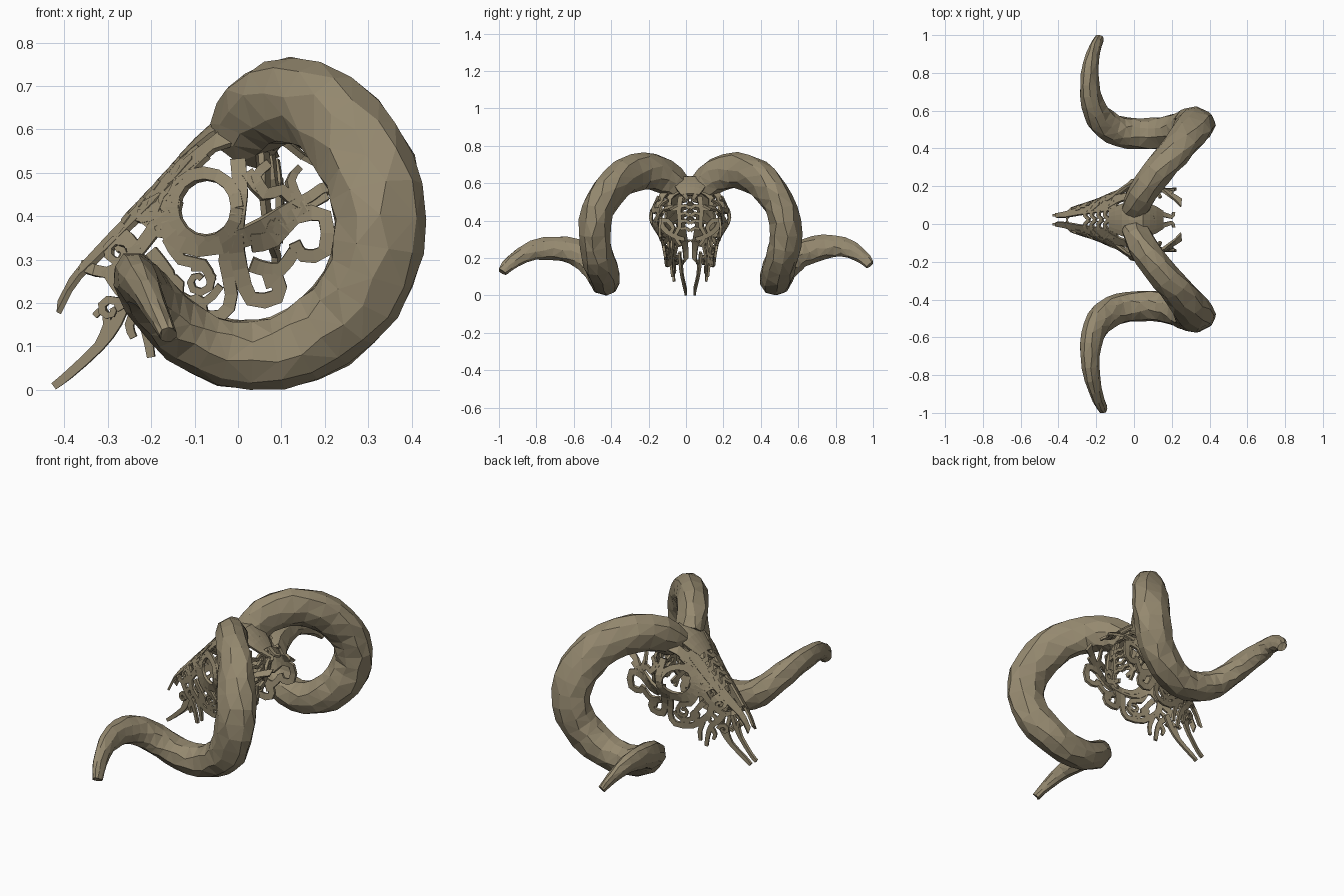
import bpy, bmesh, math, random
from mathutils import Vector

if "Cube" in bpy.data.objects:
    bpy.data.objects.remove(bpy.data.objects["Cube"])

random.seed(4)
MID = .022  # the skull's mirror plane sits slightly off y = 0
bone = bpy.data.materials.new("bone")
bone.diffuse_color = (0.30, 0.25, 0.16, 1)
bone.use_nodes = True
bone.node_tree.nodes["Principled BSDF"].inputs["Base Color"].default_value = bone.diffuse_color


def finish(bm, name, thick=0, mirror=False):
    bmesh.ops.recalc_face_normals(bm, faces=bm.faces[:])
    me = bpy.data.meshes.new(name)
    bm.to_mesh(me)
    bm.free()
    me.materials.append(bone)
    ob = bpy.data.objects.new(name, me)
    ob.location.y = MID
    bpy.context.collection.objects.link(ob)
    if thick:
        m = ob.modifiers.new("thickness", 'SOLIDIFY')
        m.thickness, m.offset = thick, 0
    if mirror:
        m = ob.modifiers.new("mirror", 'MIRROR')
        m.use_axis = (False, True, False)


def smooth(pts, steps=3):
    p = [Vector(q) for q in pts]
    p = [2 * p[0] - p[1]] + p + [2 * p[-1] - p[-2]]
    out = []
    for a, b, c, d in zip(p, p[1:], p[2:], p[3:]):
        for k in range(steps):
            t = k / steps
            out.append(.5 * (2 * b + (c - a) * t + (2 * a - 5 * b + 4 * c - d) * t * t
                             + (3 * b - a - 3 * c + d) * t ** 3))
    return out + [p[-2]]


# Curled horns: centre line x, y, z and radius in the curl plane, nine-sided section
HORN = [(.01, .06, .575, .085), (.045, .14, .64, .097), (.12, .25, .667, .1),
        (.21, .355, .632, .104), (.28, .44, .55, .106), (.318, .495, .45, .107),
        (.321, .513, .33, .106), (.28, .495, .22, .1), (.2, .47, .135, .094),
        (.09, .455, .085, .083), (-.03, .462, .088, .078), (-.12, .485, .13, .072),
        (-.185, .54, .19, .066), (-.22, .62, .235, .058), (-.237, .72, .26, .05),
        (-.23, .82, .26, .04), (-.205, .91, .215, .028), (-.18, .965, .165, .02)]


def horn(side, name):
    path = smooth(HORN, 2)
    pts = [p.xyz for p in path]
    bm = bmesh.new()
    rings, n = [], 9
    for i, p in enumerate(pts):
        t = (pts[min(i + 1, len(pts) - 1)] - pts[max(i - 1, 0)]).normalized()
        u = Vector((p.x - .1, 0, p.z - .37))
        u = (u - t * u.dot(t)).normalized()
        v = t.cross(u)
        f = i / (len(pts) - 1)
        flat = .8 if f < .35 else .8 + (f - .35) * 1.1  # tall, thin blade at the tip
        ring = []
        for k in range(n):
            a = 2 * math.pi * (k + random.uniform(-.2, .2)) / n
            r = path[i].w * random.uniform(.97, 1.05)
            q = p + u * r * math.cos(a) + v * r * flat * math.sin(a)
            tip = max(0, q.y - .68) / .3 if side < 0 else 0
            ring.append(bm.verts.new((q.x + .02 * tip, side * min(q.y + .045 * tip, 1 - side * MID),
                                      max(q.z - .04 * tip, 0))))
        rings.append(ring)
    for a, b in zip(rings, rings[1:]):
        for k in range(n):
            bm.faces.new((a[k], a[(k + 1) % n], b[(k + 1) % n], b[k]))
    bm.faces.new(rings[0])
    bm.faces.new(rings[-1])
    bmesh.ops.triangulate(bm, faces=bm.faces[:])
    finish(bm, name)


horn(1, "horn_left")
horn(-1, "horn_right")

# Skull form: top line and half width along x
TOP = [(-.43, .17), (-.41, .205), (-.38, .265), (-.3, .355), (-.2, .46), (-.1, .57),
       (-.04, .625), (.04, .635), (.1, .59), (.16, .53), (.28, .48)]
WIDTH = [(-.43, .03), (-.38, .045), (-.3, .072), (-.2, .105), (-.12, .135),
         (-.06, .16), (0, .17), (.12, .16), (.28, .165)]


def interp(tab, x):
    for (a, p), (b, q) in zip(tab, tab[1:]):
        if x <= b:
            return p + (q - p) * max(0, (x - a) / (b - a))
    return tab[-1][1]


def side(x, z):
    w, d = interp(WIDTH, x), max(0, interp(TOP, x) - z)
    t = min(1, d / min(.13, w))
    y = w * math.sqrt(1 - (1 - t) ** 2) * (1 - .22 * min(1, max(0, d - .18) / .25))
    y += .05 * math.exp(-((x - .01) ** 2 + (z - .41) ** 2) / .007)
    return Vector((x, y, z))


def dorsal(x, y):
    w = interp(WIDTH, x)
    c = math.sqrt(1 - min(1, abs(y) / w) ** 2)
    return Vector((x, y, interp(TOP, x) - min(.13, w) * (1 - c)))


def back(y, z):
    return Vector((.1 - 1.3 * y * y - .5 * (z - .42) ** 2 - .3 * max(0, z - .52), y, z))


# Flat ribbon drawn in 2D and laid on one of the skull surfaces
def ribbon(bm, surf, pts, w0, w1=None, steps=2):
    w1 = w0 if w1 is None else w1
    p = smooth(pts, steps)
    prev = None
    for i, q in enumerate(p):
        t = (p[min(i + 1, len(p) - 1)] - p[max(i - 1, 0)]).normalized()
        n = Vector((-t.y, t.x)) * .55 * (w0 + (w1 - w0) * i / (len(p) - 1))
        cur = [bm.verts.new(surf(*(q + n * s))) for s in (-1, 1)]
        if prev:
            bm.faces.new((prev[0], prev[1], cur[1], cur[0]))
        prev = cur


def curl(cx, cz, r, start, turns):
    n = max(6, int(abs(turns) * 8))
    return [(cx + r * (1 - .75 * k / n) * math.cos(start + turns * 6.283 * k / n),
             cz + r * (1 - .75 * k / n) * math.sin(start + turns * 6.283 * k / n))
            for k in range(n + 1)]


# Eye socket ring and cheek arch
bm = bmesh.new()
ribbon(bm, side, [(-.075 + .074 * math.cos(k * math.pi / 8),
                   .42 + .078 * math.sin(k * math.pi / 8)) for k in range(17)], .026, steps=1)
ribbon(bm, side, [(-.2, .44), (-.15, .36), (-.09, .33), (.02, .355), (.1, .4), (.2, .455)], .045, .035)
ribbon(bm, side, [(.0, .53), (.005, .45), (-.005, .36), (.005, .28), (.03, .21), (.09, .215),
                  (.09, .255), (.06, .25)], .032)
finish(bm, "eye_socket_and_cheek", .014, True)

# Curled openwork on the snout sides
bm = bmesh.new()
for line, a, b in [
        ([(-.36, .285), (-.3, .27), (-.25, .3), (-.2, .36), (-.17, .41)], .022, .03),
        ([(-.27, .36), (-.24, .33), (-.23, .27), (-.2, .23), (-.13, .175), (-.04, .17),
          (-.015, .22), (-.03, .3), (-.02, .35)], .03, .025),
        ([(-.2, .32), (-.16, .27), (-.14, .22), (-.08, .2), (-.04, .24)], .026, .016),
        ([(-.16, .35), (-.13, .3), (-.08, .29), (-.06, .25)], .026, .018),
        ([(-.3, .28), (-.27, .23), (-.23, .19), (-.21, .13), (-.2, .075)], .03, .016),
        ([(-.23, .19), (-.25, .15), (-.24, .12)], .022, .014),
        ([(-.19, .21), (-.17, .15), (-.17, .1)], .024, .014),
        ([(-.23, .4), (-.2, .4), (-.18, .45), (-.13, .5), (-.08, .55)], .024, .034),
        ([(-.15, .4), (-.14, .46), (-.12, .51)], .026, .02)]:
    ribbon(bm, side, line, a, b)
for cx, cz, r, s, t in [(-.275, .315, .03, 1, 1.2), (-.185, .375, .032, 3, -1.2),
                        (-.235, .23, .034, 0, 1.2), (-.09, .25, .038, 2, -1.2),
                        (-.295, .185, .028, 0, 1.1), (-.155, .24, .03, 4, 1.2),
                        (-.15, .43, .025, 2, 1.1), (-.1, .195, .025, 5, 1.1)]:
    ribbon(bm, side, curl(cx, cz, r, s, t), .019, .012, 1)
finish(bm, "snout_openwork", .012, True)

# Hooked openwork behind the cheek
bm = bmesh.new()
for line, a, b in [
        ([(.03, .34), (.08, .35), (.13, .4), (.2, .4), (.2, .32), (.15, .31), (.13, .34)], .038, .025),
        ([(.13, .32), (.1, .28), (.06, .28), (.03, .29)], .026, .03),
        ([(.02, .5), (.06, .45), (.1, .46), (.14, .43), (.19, .46), (.25, .47)], .026, .02),
        ([(.06, .45), (.04, .49), (.07, .52)], .024, .018),
        ([(.14, .43), (.12, .48), (.14, .51)], .022, .014),
        ([(.08, .39), (.11, .37), (.09, .35), (.07, .37), (.08, .39)], .014, .014)]:
    ribbon(bm, side, line, a, b)
finish(bm, "rear_openwork", .014, True)

# Long split prongs under the nose
bm = bmesh.new()
prong = lambda x, z: Vector((x, .024 + .22 * max(0, x + .4), max(0, z)))
ribbon(bm, prong, [(-.425, .008), (-.39, .035), (-.32, .1), (-.28, .155), (-.25, .23)], .016, .026)
ribbon(bm, prong, [(-.32, .1), (-.3, .15), (-.31, .185), (-.33, .17)], .02, .012)
finish(bm, "nose_prongs", .014, True)

# Nasal bones, chevrons and brow scrolls on the top of the snout
bm = bmesh.new()
ribbon(bm, dorsal, [(-.412, .022), (-.36, .028), (-.3, .042), (-.2, .06), (-.1, .075)], .02, .045)
for k in range(5):
    x = -.27 + .035 * k
    ribbon(bm, dorsal, [(x + .035, .001), (x + .012, .022), (x + .018, .05)], .015, .015)
ribbon(bm, dorsal, [(-.15, .07), (-.1, .1), (-.05, .12), (.02, .13), (.08, .11)], .03)
ribbon(bm, dorsal, [(.1, .02), (.15, .03), (.2, .015), (.21, .04)], .028, .012)
finish(bm, "nasal_scrolls", .012, True)

# Solid forehead plate
bm = bmesh.new()
rows = []
for i in range(9):
    x = -.13 + .035 * i
    half = .095 * math.sin(math.pi * (i + 1) / 10) ** .6
    rows.append([bm.verts.new(dorsal(x, half * (j / 3 - 1))) for j in range(7)])
for a, b in zip(rows, rows[1:]):
    for j in range(6):
        bm.faces.new((a[j], a[j + 1], b[j + 1], b[j]))
finish(bm, "forehead", .014)

# Back of the braincase: rim, scrolls and middle chevrons
bm = bmesh.new()
ribbon(bm, back, [(.0, .6), (.09, .585), (.15, .53), (.17, .44), (.14, .36), (.09, .32), (.03, .3)], .03, .02)
ribbon(bm, back, [(.0, .55), (.06, .56), (.11, .52), (.1, .46), (.06, .47)], .03, .016)
ribbon(bm, back, [(.05, .53), (.06, .45), (.055, .37), (.08, .32), (.05, .27)], .024, .014)
ribbon(bm, back, [(.16, .4), (.12, .4), (.09, .36), (.11, .33)], .024, .016)
for k in range(4):
    z = .36 + .04 * k
    ribbon(bm, back, [(.001, z - .015), (.025, z), (.05, z - .005)], .016, .014)
finish(bm, "braincase_back", .014, True)
